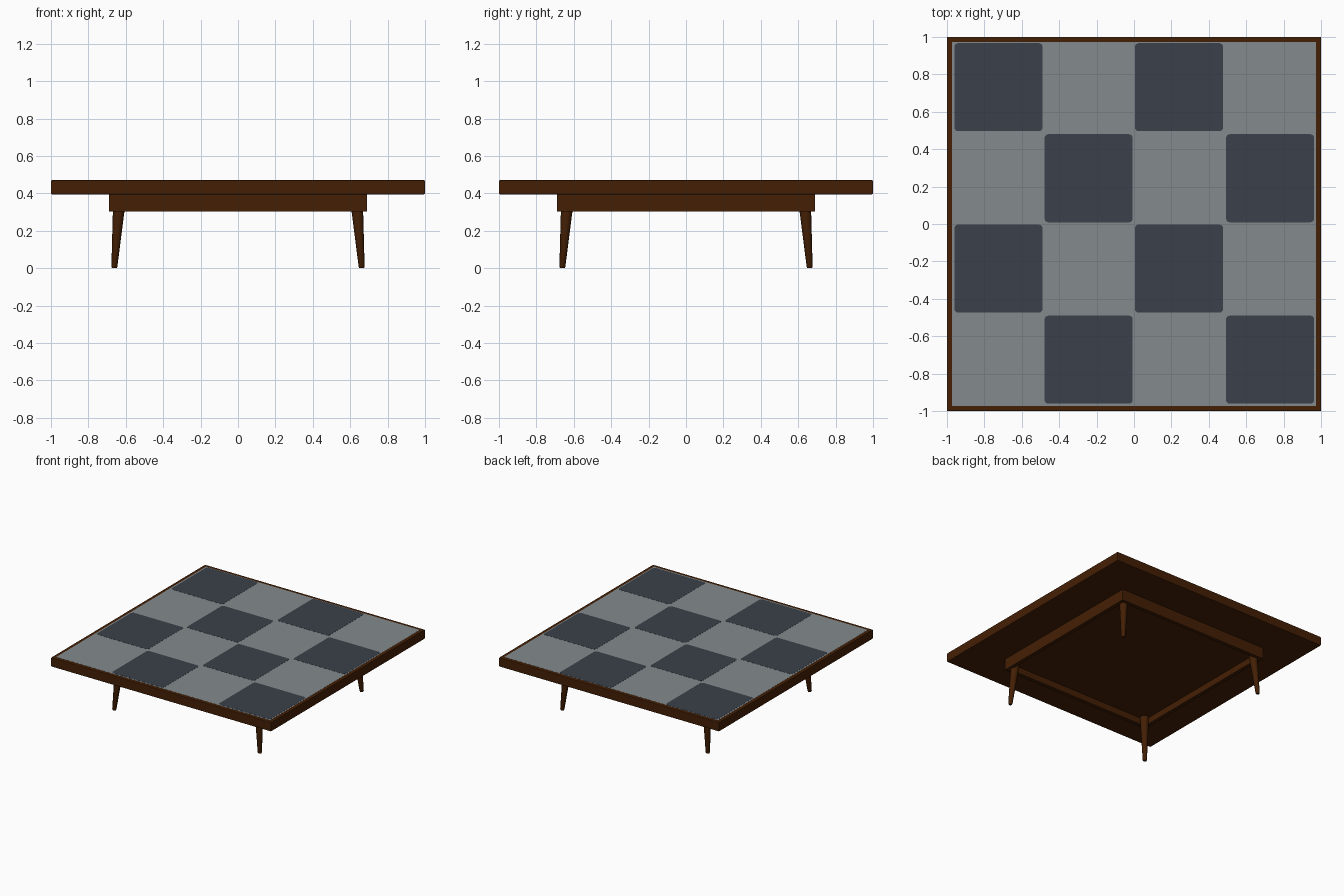
import bpy, bmesh
from mathutils import Vector

if "Cube" in bpy.data.objects:
    bpy.data.objects.remove(bpy.data.objects["Cube"])


def material(name, rgb):
    m = bpy.data.materials.new(name)
    m.diffuse_color = (*rgb, 1)
    m.use_nodes = True
    m.node_tree.nodes["Principled BSDF"].inputs["Base Color"].default_value = m.diffuse_color
    return m


wood = material("dark brown wood", (0.058, 0.014, 0.0015))
light = material("light grey tile", (0.228, 0.260, 0.270))
dark = material("dark grey tile", (0.043, 0.051, 0.067))


def finish(name, bm, mat):
    bmesh.ops.recalc_face_normals(bm, faces=bm.faces[:])
    me = bpy.data.meshes.new(name)
    bm.to_mesh(me)
    bm.free()
    me.materials.append(mat)
    ob = bpy.data.objects.new(name, me)
    bpy.context.collection.objects.link(ob)
    return ob


def box(name, lo, hi, mat, bevel=0, corners=0):
    """Box between two corners; bevel all edges or round upright edges only."""
    lo, hi = Vector(lo), Vector(hi)
    bm = bmesh.new()
    bmesh.ops.create_cube(bm, size=1)
    for v in bm.verts:
        v.co = Vector(v.co[i] * (hi[i] - lo[i]) + (hi[i] + lo[i]) / 2 for i in range(3))
    if bevel:
        bmesh.ops.bevel(bm, geom=bm.edges[:], offset=bevel, segments=2,
                        profile=0.5, affect='EDGES')
    if corners:
        up = [e for e in bm.edges if abs(e.verts[0].co.z - e.verts[1].co.z) > 1e-5]
        bmesh.ops.bevel(bm, geom=up, offset=corners, segments=4,
                        profile=0.5, affect='EDGES')
    return finish(name, bm, mat)


# Table top with wooden rim, and the light inlay plate
box("table_top", (-1, -1, 0.395), (1, 1, 0.47), wood, bevel=0.005)
box("light_inlay", (-0.972, -0.972, 0.465), (0.972, 0.972, 0.4708), light)

# Dark squares in a checker pattern
starts = (-0.96, -0.478, 0.005, 0.492)
for row in range(4):
    for col in range(4):
        if (row + col) % 2:
            x, y = starts[col], starts[row] + (0.004 if row else -0.001)
            box("dark_square", (x, y, 0.466), (x + 0.471, y + 0.471, 0.4716),
                dark, corners=0.02)

# Apron: four rails under the top, with a panel recessed inside them
A, T, Z0, Z1, ZP = 0.69, 0.03, 0.303, 0.396, 0.356
for s, side in ((-1, "front"), (1, "back")):
    y = sorted((s * A, s * (A - T)))
    box(side + "_rail", (-A, y[0], Z0), (A, y[1], Z1), wood)
for s, side in ((-1, "left"), (1, "right")):
    x = sorted((s * A, s * (A - T)))
    box(side + "_rail", (x[0], -A + T, Z0), (x[1], A - T, Z1), wood)
box("under_panel", (-A + T, -A + T, ZP), (A - T, A - T, Z1), wood)

# Tapered, slightly splayed round legs: (height, centre offset, radius)
rings = ((0.0, 0.661, 0.012), (0.008, 0.661, 0.016),
         (0.305, 0.638, 0.031), (0.358, 0.634, 0.033))
N = 20
for sx, nx in ((-1, "left"), (1, "right")):
    for sy, ny in ((-1, "front"), (1, "back")):
        bm = bmesh.new()
        loops = []
        for z, c, r in rings:
            ring = bmesh.ops.create_circle(bm, segments=N, radius=r)["verts"]
            bmesh.ops.translate(bm, verts=ring, vec=(sx * c, sy * c, z))
            loops.append(ring)
        for a, b in zip(loops, loops[1:]):
            for i in range(N):
                j = (i + 1) % N
                bm.faces.new((a[i], a[j], b[j], b[i]))
        bm.faces.new(loops[0])
        bm.faces.new(loops[-1])
        leg = finish(f"{ny}_{nx}_leg", bm, wood)
        bpy.ops.object.select_all(action='DESELECT')
        leg.select_set(True)
        bpy.context.view_layer.objects.active = leg
        bpy.ops.object.shade_smooth_by_angle()
